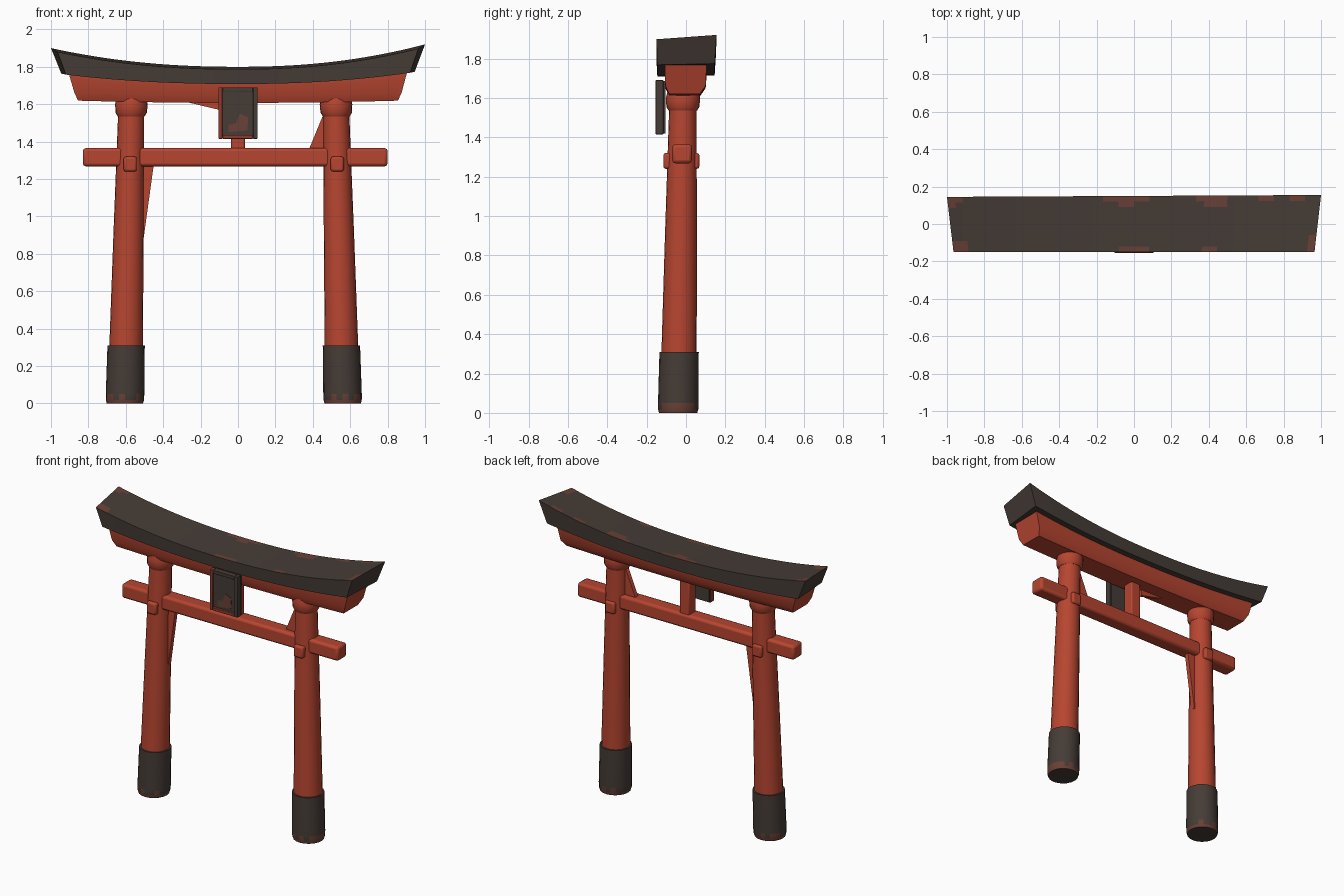
import bpy, bmesh, math

cube = bpy.data.objects.get("Cube")
if cube:
    bpy.data.objects.remove(cube, do_unlink=True)


def material(name, rgb):
    m = bpy.data.materials.new(name)
    m.use_nodes = True
    m.diffuse_color = (*rgb, 1)
    m.node_tree.nodes["Principled BSDF"].inputs["Base Color"].default_value = (*rgb, 1)
    return m


RED = material("vermilion paint", (0.47, 0.06, 0.03))
DARK = material("dark brown", (0.06, 0.045, 0.037))
RUST = material("worn brown", (0.14, 0.052, 0.037))
FRAME = material("plaque red brown", (0.25, 0.045, 0.028))


def finish(name, bm, mats, rule=None, bevel=0):
    bmesh.ops.recalc_face_normals(bm, faces=bm.faces)
    if rule:
        for f in bm.faces:
            f.material_index = int(rule(f.calc_center_median(), f.normal))
    mesh = bpy.data.meshes.new(name)
    bm.to_mesh(mesh)
    bm.free()
    for m in mats:
        mesh.materials.append(m)
    ob = bpy.data.objects.new(name, mesh)
    bpy.context.collection.objects.link(ob)
    bpy.ops.object.select_all(action="DESELECT")
    ob.select_set(True)
    bpy.context.view_layer.objects.active = ob
    bpy.ops.object.shade_smooth_by_angle(angle=math.radians(35))
    if bevel:
        mod = ob.modifiers.new("soft edges", "BEVEL")
        mod.width, mod.segments = bevel, 2
    return ob


def loft(name, rings, mats, rule=None):
    """Skin a list of closed rings and cap both ends."""
    bm = bmesh.new()
    rows = [[bm.verts.new(p) for p in ring] for ring in rings]
    n = len(rows[0])
    for a, b in zip(rows, rows[1:]):
        for i in range(n):
            j = (i + 1) % n
            bm.faces.new((a[i], a[j], b[j], b[i]))
    bm.faces.new(rows[0])
    bm.faces.new(rows[-1])
    return finish(name, bm, mats, rule)


def box(name, x, y, z, mat, bevel=0):
    bm = bmesh.new()
    bmesh.ops.create_cube(bm, size=1)
    for v in bm.verts:
        v.co = [(lo + hi) / 2 + c * (hi - lo) for c, (lo, hi) in zip(v.co, (x, y, z))]
    return finish(name, bm, [mat], None, bevel)


def gusset(name, corners, y0, y1):
    return loft(name, [[(x, y, z) for x, z in corners] for y in (y0, y1)], [RED])


def tube(name, axis, profile, mats, rule=None, sides=20):
    rings = []
    for z, r in profile:
        cx, cy = axis(z)
        rings.append([(cx + r * math.cos(a), cy + r * math.sin(a), z)
                      for a in (math.tau * i / sides for i in range(sides))])
    return loft(name, rings, mats, rule)


# Leaning posts with collars and dark foot sleeves
for side, foot, top in (("right", -0.605, -0.57), ("left", 0.56, 0.524)):
    def axis(z):
        t = z / 1.6
        return foot + (top - foot) * t, -0.04 + 0.025 * t

    tube(side + "_post", axis, [(0.28, 0.09), (0.9, 0.081), (1.54, 0.07), (1.62, 0.07)], [RED])
    tube(side + "_collar", axis,
         [(1.535, 0.072), (1.555, 0.084), (1.6, 0.087), (1.63, 0.08)], [RED])
    tube(side + "_foot_sleeve", axis,
         [(0, 0.097), (0.018, 0.102), (0.05, 0.103), (0.285, 0.1), (0.31, 0.1)], [DARK, RUST],
         lambda c, n: 0.001 < c.z < 0.05 and (c.z < 0.015 or math.sin(c.x * 90) > 0.2))
    # Small locking wedges where the tie beam passes through
    cx = axis(1.3)[0]
    box(side + "_wedge", (cx - 0.035, cx + 0.035), (-0.115, 0.068), (1.24, 1.32), RED, 0.012)

# Tie beam and centre strut
box("tie_beam", (-0.83, 0.8), (-0.07, 0.03), (1.268, 1.365), RED, 0.016)
box("centre_strut", (-0.037, 0.037), (-0.055, 0.02), (1.35, 1.64), RED, 0.008)

# Thin braces in the corners
gusset("right_post_brace", [(-0.45, 1.28), (-0.56, 1.28), (-0.56, 0.85), (-0.505, 0.88)], -0.03, 0.0)
gusset("left_post_brace", [(0.38, 1.36), (0.49, 1.36), (0.49, 1.56), (0.45, 1.53)], -0.03, 0.0)
gusset("lintel_brace", [(-0.31, 1.62), (-0.08, 1.62), (-0.08, 1.565)], -0.04, -0.02)


def rise(x):
    return abs(x) ** 2.2 * (0.12 if x > 0 else 0.1)


# Red lintel, its top following the roof curve
STEPS = 48
rings = []
for i in range(STEPS + 1):
    t = 2 * i / STEPS - 1
    zt, xt, lift = 1.715 + 0.5 * rise(t), 0.905 * t, 0.012 * t * t
    rings.append([(xt, -0.108, zt), (xt, 0.105, zt),
                  (0.875 * t, 0.1, 1.65 + lift), (0.855 * t, 0.07, 1.607 + lift),
                  (0.855 * t, -0.085, 1.607 + lift), (0.875 * t, -0.105, 1.65 + lift)])
loft("lintel", rings, [RED])

# Curved roof beam, flaring at the ends and longer along the back
ROWS = 10
rings = []
for i in range(STEPS + 1):
    t = 2 * i / STEPS - 1
    upper, lower = [], []
    for j in range(ROWS + 1):
        s = j / ROWS
        y = -0.15 + 0.3 * s
        x = t * (0.965 + 0.035 * s)
        upper.append((x, y + 0.005 * t * s, 1.787 + 0.013 * s + rise(x)))
        lower.append((t * (0.92 + 0.025 * s), y * 0.97, 1.708 + 0.006 * s + 0.5 * rise(t)))
    rings.append(upper + lower[::-1])

# Worn patches on the roof: x, y, half width, half depth
PATCHES = [(-0.95, -0.14, 0.07, 0.05), (0.95, -0.13, 0.04, 0.06), (-0.98, 0.13, 0.05, 0.03),
           (-0.04, 0.14, 0.11, 0.04), (0.42, 0.13, 0.07, 0.05), (0.72, 0.14, 0.04, 0.03),
           (0, -0.145, 0.1, 0.02), (0.4, -0.14, 0.05, 0.03), (0.88, 0.14, 0.04, 0.03)]


def worn(c, n):
    return n.z > 0.5 and any(((c.x - x) / w) ** 2 + ((c.y - y) / d) ** 2 < 1
                             for x, y, w, d in PATCHES)


loft("roof_beam", rings, [DARK, RUST], worn)

# Plaque: backing, raised border and a worn patch on the panel
box("plaque_back", (-0.1, 0.1), (-0.14, -0.105), (1.42, 1.685), DARK)
box("plaque_panel", (-0.085, 0.08), (-0.147, -0.12), (1.44, 1.67), DARK)
for name, x, z, mat in (("side_right", (-0.105, -0.083), (1.415, 1.69), FRAME),
                        ("side_left", (0.08, 0.105), (1.415, 1.69), DARK),
                        ("bottom", (-0.083, 0.08), (1.415, 1.436), FRAME),
                        ("top", (-0.083, 0.08), (1.667, 1.69), DARK)):
    box("plaque_" + name, x, (-0.155, -0.115), z, mat, 0.003)
loft("plaque_worn_patch",
     [[(x, y, z) for x, z in ((-0.05, 1.45), (0.05, 1.46), (0.055, 1.53), (0.01, 1.55), (-0.01, 1.5), (-0.05, 1.49))]
      for y in (-0.15, -0.146)], [RUST])
